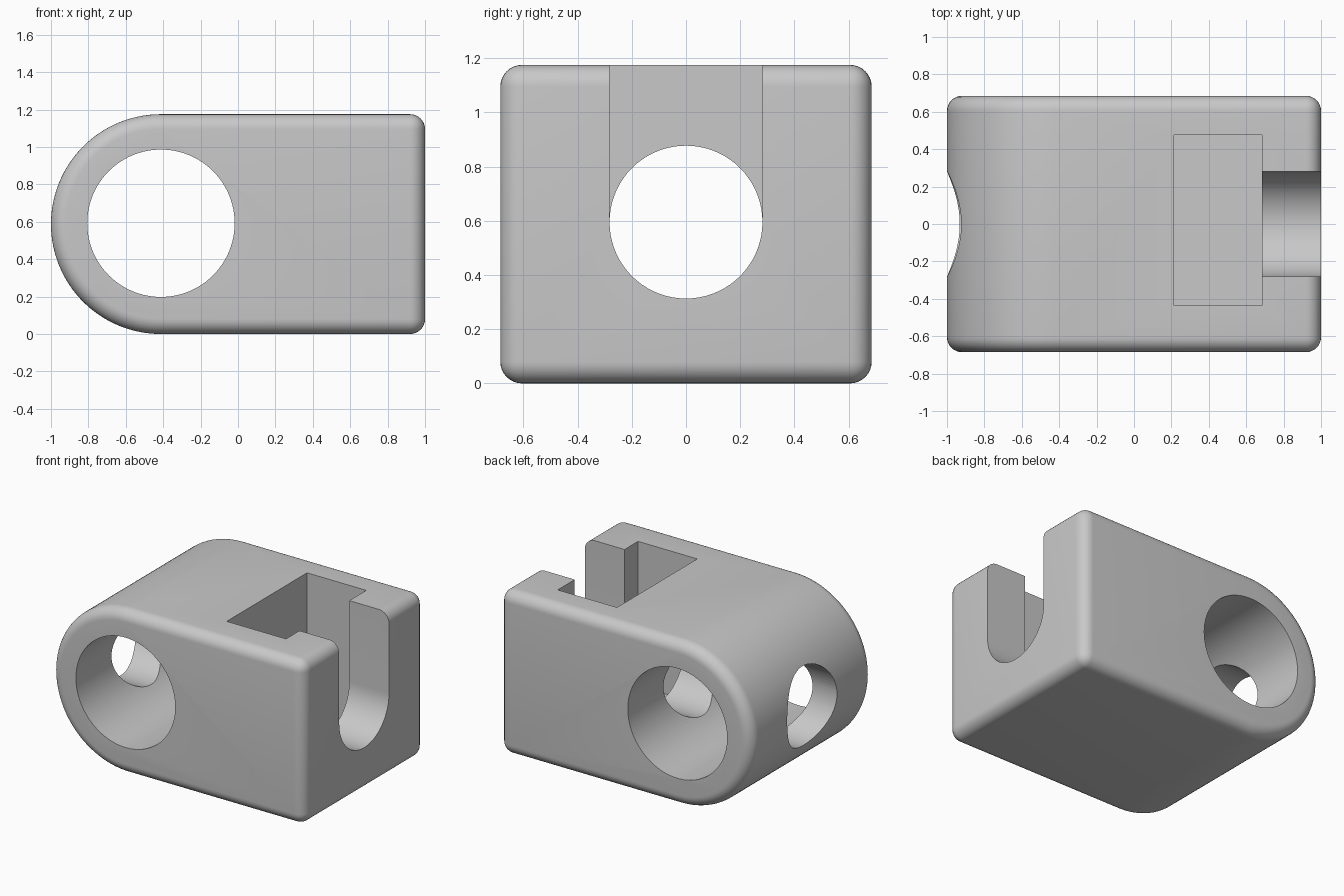
import bpy, bmesh, math

if "Cube" in bpy.data.objects:
    bpy.data.objects.remove(bpy.data.objects["Cube"])

H, HALF_Y, R = 1.175, 0.685, 0.5875   # height, half depth, round end radius
MID = H / 2
FILLET = 0.08

grey = bpy.data.materials.new("light grey")
grey.diffuse_color = (0.58, 0.58, 0.58, 1)
grey.use_nodes = True
grey.node_tree.nodes["Principled BSDF"].inputs["Base Color"].default_value = grey.diffuse_color


def arc(cx, cy, r, start, end, n):
    """Points on an arc, angles in degrees, both ends included."""
    return [(cx + r * math.cos(math.radians(start + (end - start) * i / n)),
             cy + r * math.sin(math.radians(start + (end - start) * i / n)))
            for i in range(n + 1)]


def prism(name, profile, axis, lo, hi):
    """Extrude a closed 2D profile along x, y or z between lo and hi."""
    place = {"x": lambda u, v, w: (w, u, v),
             "y": lambda u, v, w: (u, w, v),
             "z": lambda u, v, w: (u, v, w)}[axis]
    bm = bmesh.new()
    a = [bm.verts.new(place(u, v, lo)) for u, v in profile]
    b = [bm.verts.new(place(u, v, hi)) for u, v in profile]
    bm.faces.new(a)
    bm.faces.new(b)
    n = len(a)
    for i in range(n):
        j = (i + 1) % n
        bm.faces.new((a[i], a[j], b[j], b[i]))
    bmesh.ops.recalc_face_normals(bm, faces=bm.faces)
    mesh = bpy.data.meshes.new(name)
    bm.to_mesh(mesh)
    bm.free()
    mesh.materials.append(grey)
    obj = bpy.data.objects.new(name, mesh)
    bpy.context.collection.objects.link(obj)
    return obj


# Body: block with a half-round end, all outer edges filleted
outline = [(1, 0), (1, H)] + arc(-1 + R, MID, R, 90, 270, 64)
body = prism("clamp_body", outline, "y", -HALF_Y, HALF_Y)
bevel = body.modifiers.new("fillet", "BEVEL")
bevel.width = FILLET
bevel.segments = 8
bevel.limit_method = "ANGLE"
bevel.angle_limit = math.radians(40)
bevel.use_clamp_overlap = False

# Cutters: cross bore, lengthwise bolt hole, nut pocket, open-topped bolt slot
r_bolt, z_bolt = 0.282, 0.595
cutters = [
    prism("cross_bore", arc(-0.412, 0.592, 0.394, 0, 360, 96)[:-1], "y", -1, 1),
    prism("nut_pocket", [(0.215, -0.435), (0.685, -0.435), (0.685, 0.475), (0.215, 0.475)],
          "z", 0.14, 1.5),
    prism("bolt_hole", arc(0, z_bolt, r_bolt, 0, 360, 72)[:-1], "x", -1.3, 0.45),
    prism("bolt_slot", arc(0, z_bolt, r_bolt, 180, 360, 36) + [(r_bolt, 1.5), (-r_bolt, 1.5)],
          "x", 0.45, 1.3),
]
for cutter in cutters:
    cut = body.modifiers.new(cutter.name, "BOOLEAN")
    cut.operation = "DIFFERENCE"
    cut.solver = "EXACT"
    cut.object = cutter

# Apply everything, drop the cutters, smooth the curved faces
bpy.context.view_layer.objects.active = body
body.select_set(True)
for mod in list(body.modifiers):
    bpy.ops.object.modifier_apply(modifier=mod.name)
for cutter in cutters:
    bpy.data.objects.remove(cutter)
bpy.ops.object.shade_smooth_by_angle(angle=math.radians(30))
